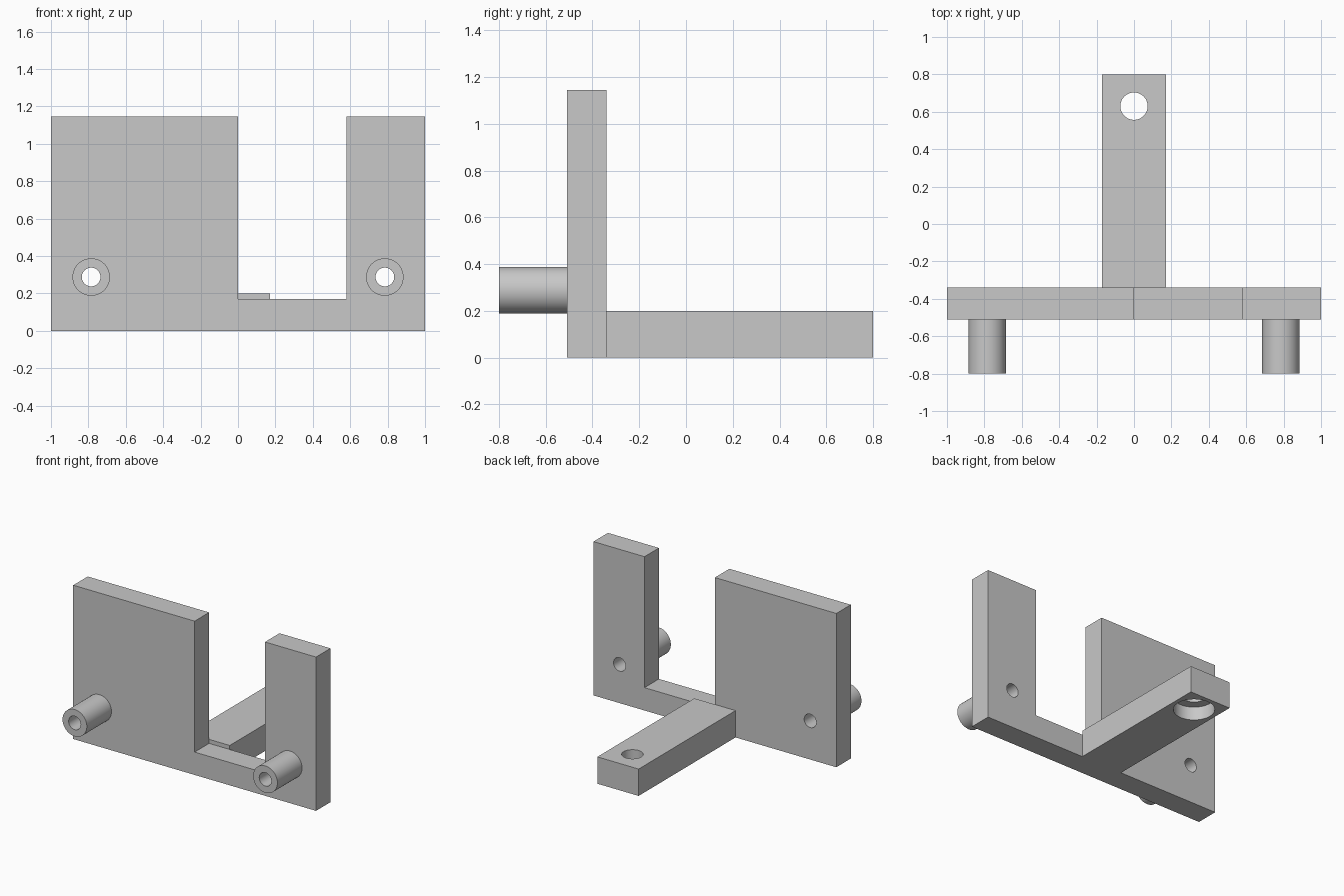
import bpy
import bmesh
import math
from mathutils import Vector

cube = bpy.data.objects.get("Cube")
if cube:
    bpy.data.objects.remove(cube, do_unlink=True)

# Single material
grey = bpy.data.materials.new("light_grey")
grey.use_nodes = True
colour = (0.58, 0.58, 0.58, 1)
grey.diffuse_color = colour
grey.node_tree.nodes["Principled BSDF"].inputs["Base Color"].default_value = colour


def extrude_profile(name, points, start, vector):
    """Solid made by sweeping a flat outline along a vector."""
    bm = bmesh.new()
    face = bm.faces.new([bm.verts.new(Vector(p) + Vector(start)) for p in points])
    swept = bmesh.ops.extrude_face_region(bm, geom=[face])["geom"]
    bmesh.ops.translate(bm, vec=vector,
                        verts=[g for g in swept if isinstance(g, bmesh.types.BMVert)])
    bmesh.ops.recalc_face_normals(bm, faces=bm.faces)
    mesh = bpy.data.meshes.new(name)
    bm.to_mesh(mesh)
    bm.free()
    mesh.materials.append(grey)
    obj = bpy.data.objects.new(name, mesh)
    bpy.context.collection.objects.link(obj)
    return obj


def cylinder(name, radius, start, vector, sides=64):
    """Round solid from a start centre along the y or z axis."""
    points = []
    for i in range(sides):
        a = math.tau * i / sides
        u, v = radius * math.cos(a), radius * math.sin(a)
        points.append((u, 0, v) if vector[1] else (u, v, 0))
    return extrude_profile(name, points, start, vector)


def cut(obj, cutter):
    """Subtract a cutter and remove it."""
    mod = obj.modifiers.new("hole", 'BOOLEAN')
    mod.operation = 'DIFFERENCE'
    mod.solver = 'EXACT'
    mod.object = cutter
    activate(obj)
    bpy.ops.object.modifier_apply(modifier=mod.name)
    bpy.data.objects.remove(cutter, do_unlink=True)


def activate(obj):
    bpy.ops.object.select_all(action='DESELECT')
    obj.select_set(True)
    bpy.context.view_layer.objects.active = obj


FRONT, BACK, TUBE_END = -0.51, -0.34, -0.8
HEIGHT, NOTCH_Z, NOTCH_X = 1.145, 0.17, 0.58
TUBE_X, TUBE_Z = 0.785, 0.288

# Upright plate with an off-centre notch
outline = [(-1, 0), (1, 0), (1, HEIGHT), (NOTCH_X, HEIGHT), (NOTCH_X, NOTCH_Z),
           (0, NOTCH_Z), (0, HEIGHT), (-1, HEIGHT)]
plate = extrude_profile("upright_plate", [(x, 0, z) for x, z in outline],
                        (0, FRONT, 0), (0, BACK - FRONT, 0))
parts = [plate]

# Standoff tubes, bored through the plate as well
for side, sx in (("right", -1), ("left", 1)):
    x = sx * TUBE_X
    tube = cylinder(side + "_standoff_tube", 0.1, (x, TUBE_END, TUBE_Z),
                    (0, FRONT - TUBE_END, 0))
    for target in (tube, plate):
        cut(target, cylinder("bore", 0.05, (x, -1, TUBE_Z), (0, 1, 0)))
    parts.append(tube)

# Rear arm with a screw hole counterbored from below
half = 0.17
arm = extrude_profile("rear_arm", [(-half, BACK, 0), (half, BACK, 0),
                                   (half, 0.8, 0), (-half, 0.8, 0)],
                      (0, 0, 0), (0, 0, 0.2))
cut(arm, cylinder("screw_hole", 0.073, (0, 0.63, -0.1), (0, 0, 0.5)))
cut(arm, cylinder("counterbore", 0.14, (0, 0.63, -0.1), (0, 0, 0.2)))
parts.append(arm)

# Smooth round walls, sharp rims
for part in parts:
    activate(part)
    bpy.ops.object.shade_smooth_by_angle(angle=math.radians(30))
